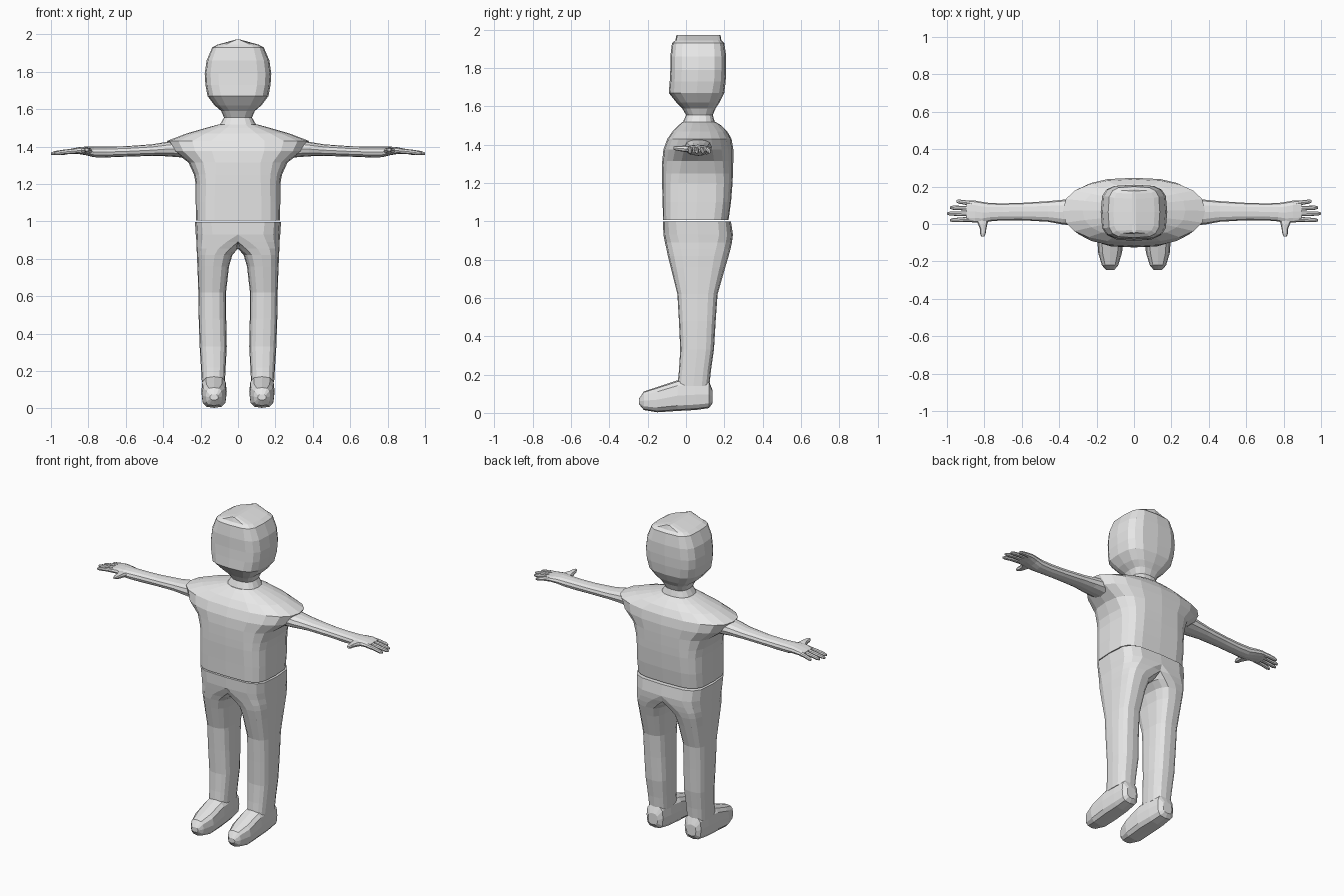
import bpy, bmesh, math

grey = bpy.data.materials.new("light_grey")
grey.diffuse_color = (0.8, 0.8, 0.8, 1)

AXES = {"x": lambda t, a, b: (t, a, b),
        "y": lambda t, a, b: (a, t, b),
        "z": lambda t, a, b: (a, b, t)}


def spow(v, p):
    return 0.0 if abs(v) < 1e-6 else math.copysign(abs(v) ** p, v)


def loft(name, axis, rings, count=12, mirror=False):
    """Skin rounded-box rings: (position, a_min, a_max, b_min, b_max, squareness)."""
    bm = bmesh.new()
    loops = []
    for t, a0, a1, b0, b1, n in rings:
        loop = []
        for i in range(count):
            ang = 2 * math.pi * i / count
            a = (a0 + a1) / 2 + (a1 - a0) / 2 * spow(math.cos(ang), 2 / n)
            b = (b0 + b1) / 2 + (b1 - b0) / 2 * spow(math.sin(ang), 2 / n)
            x, y, z = AXES[axis](t, a, b)
            loop.append(bm.verts.new((max(x, 0.0) if mirror else x, y, z)))
        loops.append(loop)
    for lo, hi in zip(loops, loops[1:]):
        for i in range(count):
            j = (i + 1) % count
            bm.faces.new((lo[i], lo[j], hi[j], hi[i]))
    bm.faces.new(loops[0])
    bm.faces.new(loops[-1])
    bmesh.ops.recalc_face_normals(bm, faces=bm.faces)
    if mirror:  # open the half along the centre plane
        inner = [f for f in bm.faces if all(v.co.x < 1e-4 for v in f.verts)]
        bmesh.ops.delete(bm, geom=inner, context="FACES")
    mesh = bpy.data.meshes.new(name)
    bm.to_mesh(mesh)
    bm.free()
    mesh.materials.append(grey)
    obj = bpy.data.objects.new(name, mesh)
    bpy.context.collection.objects.link(obj)
    if mirror:
        obj.modifiers.new("mirror", "MIRROR").merge_threshold = 0.0005
    return obj


# head and neck: position, half width, back and front depth
loft("head", "z", [(z, -w, w, y0, y1, n) for z, w, y0, y1, n in [
    (1.49, .11, -.03, .16, 2.5), (1.52, .095, -.015, .15, 2.5),
    (1.555, .075, 0, .14, 2.5), (1.59, .09, -.02, .155, 2.8),
    (1.62, .125, -.05, .175, 3), (1.67, .163, -.09, .2, 3.3),
    (1.73, .174, -.085, .207, 3.6), (1.79, .178, -.082, .21, 3.6),
    (1.86, .168, -.082, .21, 3.6), (1.93, .138, -.073, .2, 3.8),
    (1.945, .11, -.055, .185, 4), (1.972, .012, -.05, .18, 4)]], 16)

# shirt, flaring out into short sleeves
loft("shirt", "z", [(z, -w, w, y0, y1, n) for z, w, y0, y1, n in [
    (1.006, .225, -.12, .222, 4), (1.10, .226, -.122, .235, 4),
    (1.20, .226, -.125, .243, 3.8), (1.25, .235, -.125, .245, 3.5),
    (1.315, .265, -.124, .247, 3), (1.375, .345, -.118, .247, 2.6),
    (1.43, .38, -.098, .238, 2.4), (1.47, .275, -.07, .215, 2.3),
    (1.50, .17, -.04, .185, 2.3), (1.518, .105, -.02, .155, 2.4)]], 20)

# trousers: one half, the waist rings are cut by the centre plane
loft("trousers", "z", [
    (.998, -.23, .23, -.12, .235, 4), (.93, -.226, .226, -.118, .245, 3.8),
    (.89, -.1, .222, -.11, .24, 3.4), (.855, -.012, .221, -.102, .232, 3.2),
    (.82, .03, .22, -.095, .223, 3), (.76, .048, .217, -.08, .205, 3),
    (.62, .064, .212, -.045, .165, 3), (.48, .063, .21, -.037, .155, 3),
    (.33, .06, .205, -.03, .146, 3), (.22, .066, .198, -.037, .13, 3),
    (.14, .07, .193, -.045, .122, 3)], 16, True)

# shoes
loft("shoe", "y", [
    (.138, .1, .165, .05, .12, 3), (.12, .075, .188, .025, .165, 3.2),
    (.05, .066, .193, .015, .175, 3.2), (-.045, .06, .196, .01, .17, 3.2),
    (-.15, .063, .193, .003, .135, 3), (-.22, .084, .172, .015, .112, 2.8),
    (-.245, .105, .15, .045, .075, 2.5)], 12, True)

# arm with wrist and palm
loft("arm", "x", [
    (.28, -.01, .14, 1.34, 1.44, 2.3), (.38, -.003, .13, 1.348, 1.425, 2.3),
    (.46, .012, .122, 1.35, 1.412, 2.3), (.6, .02, .113, 1.346, 1.402, 2.3),
    (.7, .02, .11, 1.342, 1.4, 2.3), (.77, .014, .112, 1.343, 1.4, 2.3),
    (.81, .005, .118, 1.353, 1.4, 2.4), (.85, .008, .125, 1.36, 1.397, 2.6),
    (.895, .012, .125, 1.362, 1.388, 2.8)], 12, True)

# fingers: base y, tip x, tip y
for name, yb, xt, yt in [("index_finger", .026, .985, .02),
                         ("middle_finger", .054, 1.0, .056),
                         ("ring_finger", .083, .985, .088),
                         ("little_finger", .11, .95, .122)]:
    rings = []
    for f, r, drop in [(0, .014, 0), (.45, .012, .004), (.85, .011, .011), (1, .006, .014)]:
        x, y, z = .87 + (xt - .87) * f, yb + (yt - yb) * f, 1.376 - drop
        rings.append((x, y - r, y + r, z - r, z + r, 2.2))
    loft(name, "x", rings, 8, True)

# thumb
loft("thumb", "y", [
    (.03, .775, .85, 1.36, 1.392, 2.3), (-.005, .785, .832, 1.362, 1.395, 2.3),
    (-.03, .79, .822, 1.366, 1.394, 2.3), (-.052, .793, .823, 1.37, 1.394, 2.3),
    (-.066, .8, .817, 1.375, 1.39, 2.3)], 8, True)
